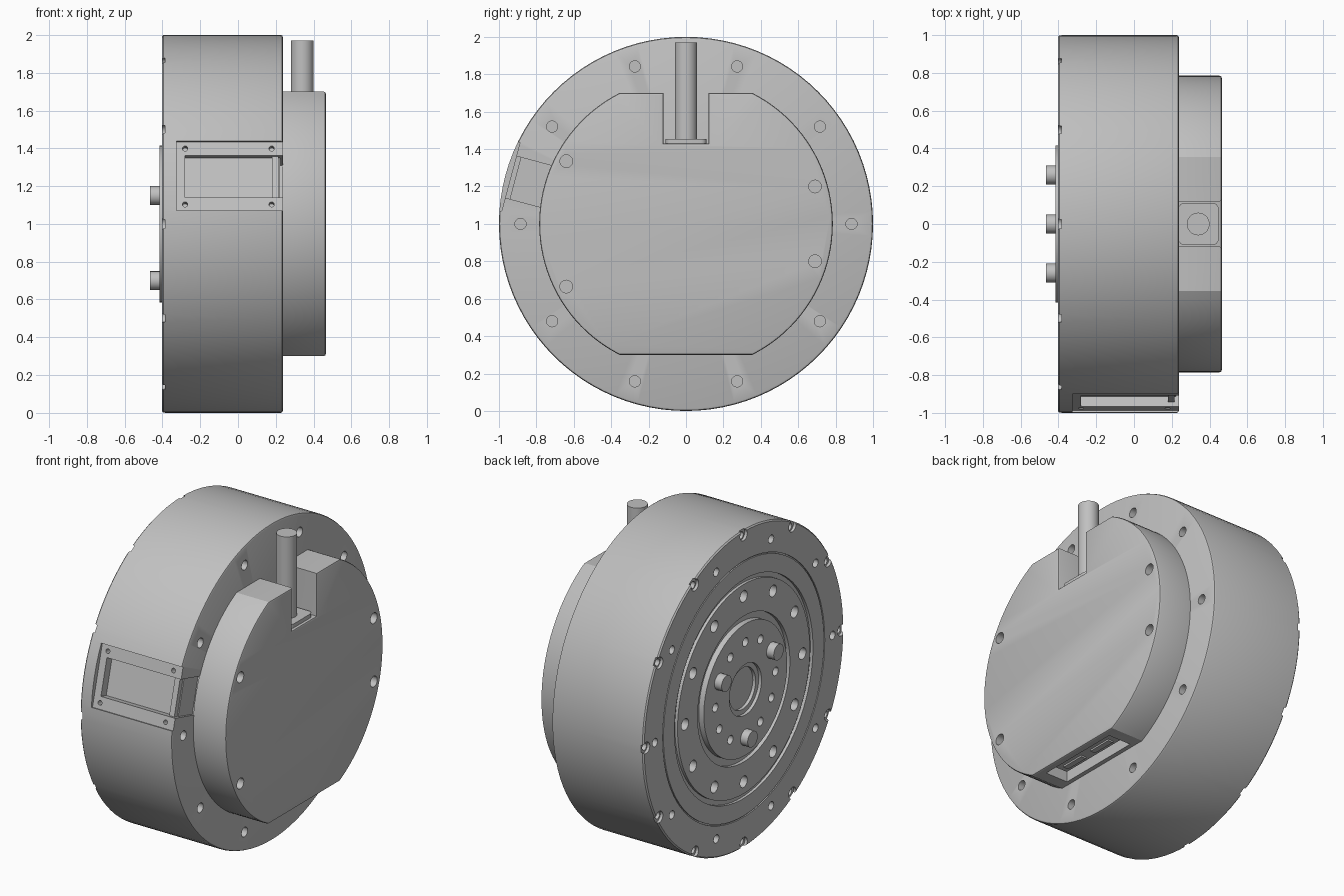
import bpy, bmesh
from math import radians, sin, cos, asin
from mathutils import Matrix, Vector

if "Cube" in bpy.data.objects:
    bpy.data.objects.remove(bpy.data.objects["Cube"])

AXIS = Matrix.Translation((0, 0, 1))             # disc axis runs along x at z = 1
SIDE = AXIS @ Matrix.Rotation(radians(75), 4, 'X')  # x, tangent, outward normal
BACK, RIM, LID = -0.403, 0.238, 0.465

metal = bpy.data.materials.new("plain grey metal")
metal.use_nodes = True
GREY = (0.53, 0.53, 0.53, 1)
metal.diffuse_color = GREY
metal.node_tree.nodes["Principled BSDF"].inputs["Base Color"].default_value = GREY


def finish(bm, name, frame=AXIS):
    bmesh.ops.recalc_face_normals(bm, faces=bm.faces)
    bm.transform(frame)
    mesh = bpy.data.meshes.new(name)
    bm.to_mesh(mesh)
    bm.free()
    mesh.materials.append(metal)
    ob = bpy.data.objects.new(name, mesh)
    bpy.context.collection.objects.link(ob)
    return ob


def add_rod(bm, r, x0, x1, y, z, sides=20):
    m = Matrix.Translation(((x0 + x1) / 2, y, z)) @ Matrix.Rotation(radians(90), 4, 'Y')
    bmesh.ops.create_cone(bm, cap_ends=True, segments=sides, radius1=r, radius2=r,
                          depth=abs(x1 - x0), matrix=m)


def rods(name, r, x0, x1, spots):
    bm = bmesh.new()
    for y, z in spots:
        add_rod(bm, r, x0, x1, y, z)
    return finish(bm, name)


def box(name, xs, ys, zs, frame=AXIS, bevel=0):
    bm = bmesh.new()
    spans = (xs, ys, zs)
    mid = Vector([(a + b) / 2 for a, b in spans])
    size = [b - a for a, b in spans]
    bmesh.ops.create_cube(bm, size=1, matrix=Matrix.Translation(mid) @ Matrix.Diagonal((*size, 1)))
    if bevel:
        upright = [e for e in bm.edges if abs(e.verts[0].co.z - e.verts[1].co.z) > 0.001]
        bmesh.ops.bevel(bm, geom=upright, offset=bevel, segments=4, affect='EDGES', profile=0.5)
    return finish(bm, name, frame)


def cut(ob, cutter):
    cutter.hide_render = True
    mod = ob.modifiers.new("cut", 'BOOLEAN')
    mod.operation, mod.solver, mod.object = 'DIFFERENCE', 'EXACT', cutter
    graph = bpy.context.evaluated_depsgraph_get()
    mesh = bpy.data.meshes.new_from_object(ob.evaluated_get(graph))
    ob.modifiers.clear()
    ob.data = mesh
    bpy.data.objects.remove(cutter)


def ring(r, count, skip=()):
    step = 360 / count
    return [(r * cos(radians(i * step)), r * sin(radians(i * step)))
            for i in range(count) if i not in skip]


# Housing turned from one profile: bore, hub, grooves, rim
steps = [(0, -0.375), (0.13, -0.375), (0.13, -0.395), (0.16, -0.395), (0.16, -0.415),
         (0.415, -0.415), (0.415, -0.38), (0.46, -0.38), (0.46, BACK), (0.66, BACK),
         (0.66, -0.385), (0.69, -0.385), (0.69, BACK), (0.8, BACK), (0.8, -0.395),
         (0.808, -0.395), (0.808, BACK), (0.992, BACK), (1, -0.395), (1, 0.225),
         (0.996, 0.234), (0.987, RIM), (0, RIM)]
bm = bmesh.new()
pts = [bm.verts.new((x, r, 0)) for r, x in steps]
edges = [bm.edges.new(p) for p in zip(pts, pts[1:])]
bmesh.ops.spin(bm, geom=pts + edges, cent=(0, 0, 0), axis=(1, 0, 0),
               angle=radians(360), steps=96)
bmesh.ops.remove_doubles(bm, verts=bm.verts, dist=0.0002)
housing = finish(bm, "housing")

# Bolt holes in both faces
cut(housing, rods("front_rim_holes", 0.03, 0.18, 0.3, ring(0.885, 10)))
cut(housing, rods("back_rim_holes", 0.026, -0.5, -0.34, ring(0.885, 10)))
cut(housing, rods("edge_notches", 0.036, -0.5, -0.385, ring(0.972, 12)))
cut(housing, rods("edge_drills", 0.022, -0.5, -0.34, ring(0.965, 12)))
cut(housing, rods("plate_holes", 0.036, -0.5, -0.34, ring(0.585, 12)))
cut(housing, rods("hub_holes", 0.027, -0.5, -0.34, ring(0.3, 12, (1, 5, 9))))

# Side window: flat seat, opening, and a shallow run across the rim
cut(housing, box("seat_cut", (-0.325, 0.3), (-0.19, 0.19), (0.97, 1.2), SIDE))
cut(housing, box("window_cut", (-0.28, 0.3), (-0.115, 0.115), (0.915, 1.2), SIDE))
cut(housing, box("rim_run_cut", (0.222, 0.3), (-0.115, 0.115), (0.77, 1.2), SIDE))
box("window_end_bar", (0.18, 0.215), (-0.115, 0.115), (0.9, 0.945), SIDE)
bm = bmesh.new()
for x in (-0.28, 0.178):
    for t in (-0.153, 0.153):
        bmesh.ops.create_cone(bm, cap_ends=True, segments=14, radius1=0.014, radius2=0.014,
                              depth=0.08, matrix=Matrix.Translation((x, t, 0.97)))
cut(housing, finish(bm, "screw_cutters", SIDE))

# Locating pins on the hub
rods("hub_pins", 0.05, -0.465, -0.38, [ring(0.3, 12)[i] for i in (1, 5, 9)])

# Raised cover: round outline with two flats and a cable notch
R, FLAT = 0.785, 0.7
lim = asin(FLAT / R)
arc = [(R * cos(a), R * sin(a)) for a in (lim - 2 * lim * i / 40 for i in range(41))]
outline = arc + [(-y, z) for y, z in reversed(arc)]
outline += [(-0.12, FLAT), (-0.12, 0.43), (0.12, 0.43), (0.12, FLAT)]
bm = bmesh.new()
face = bm.faces.new([bm.verts.new((RIM - 0.003, y, z)) for y, z in outline])
new = bmesh.ops.extrude_face_region(bm, geom=[face])["geom"]
top = [v for v in new if isinstance(v, bmesh.types.BMVert)]
bmesh.ops.translate(bm, verts=top, vec=(LID - RIM + 0.003, 0, 0))
lip = [e for e in bm.edges if all(v in top for v in e.verts)]
bmesh.ops.bevel(bm, geom=lip, offset=0.012, segments=2, affect='EDGES', profile=0.5)
cover = finish(bm, "cover")
cut(cover, rods("cover_holes", 0.034, 0.4, 0.6,
                [(0.69, 0.2), (0.69, -0.2), (-0.64, 0.335), (-0.64, -0.335)]))

# Connector socket in the lower flat
cut(cover, box("socket_cut", (0.265, 0.42), (-0.28, 0.28), (-0.9, -0.63)))
box("socket_block", (0.3, 0.385), (-0.24, 0.24), (-0.665, -0.62))
for side in (-1, 1):
    box("socket_tab", (0.325, 0.36), (side * 0.12 - 0.08, side * 0.12 + 0.08), (-0.675, -0.66))

# Cable and its grommet
box("grommet", (RIM - 0.003, 0.448), (-0.11, 0.11), (0.425, 0.455), bevel=0.03)
bm = bmesh.new()
bmesh.ops.create_cone(bm, cap_ends=True, segments=32, radius1=0.06, radius2=0.06,
                      depth=0.53, matrix=Matrix.Translation((0.34, 0, 0.705)))
finish(bm, "cable")

# Smooth round walls, keep hard edges crisp
bpy.ops.object.select_all(action='DESELECT')
for ob in bpy.context.collection.objects:
    if ob.type == 'MESH' and metal.name in ob.data.materials:
        ob.select_set(True)
        bpy.context.view_layer.objects.active = ob
bpy.ops.object.shade_smooth_by_angle(angle=radians(25))
